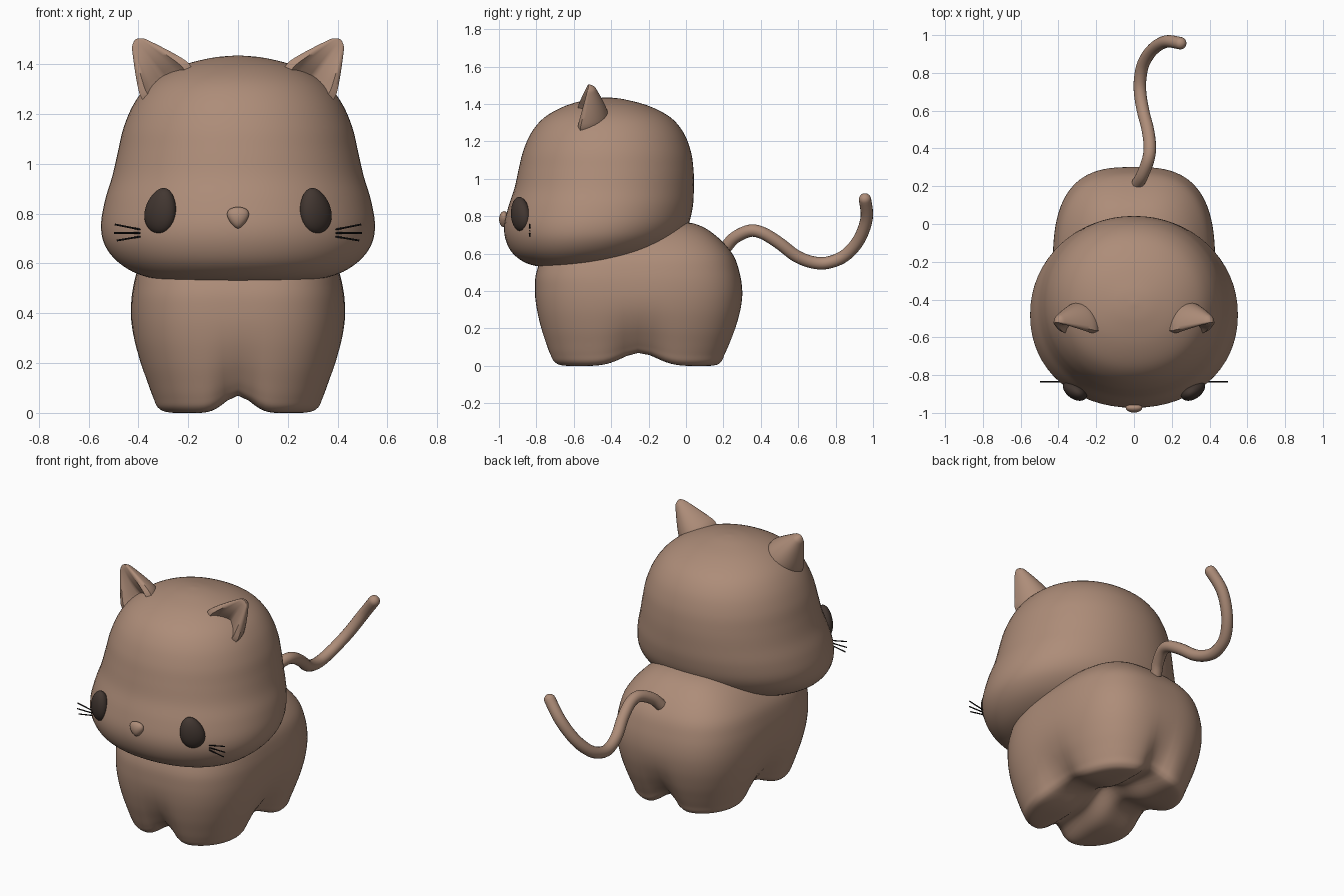
import bpy, bmesh, math
from mathutils import Vector, Matrix

cube = bpy.data.objects.get("Cube")
if cube:
    bpy.data.objects.remove(cube, do_unlink=True)


def material(name, rgb):
    m = bpy.data.materials.new(name)
    m.use_nodes = True
    m.diffuse_color = (*rgb, 1)
    bsdf = next(n for n in m.node_tree.nodes if n.type == 'BSDF_PRINCIPLED')
    bsdf.inputs["Base Color"].default_value = (*rgb, 1)
    return m


FUR = material("warm brown fur", (0.42, 0.265, 0.19))
EYE = material("dark brown eye", (0.055, 0.038, 0.031))
WHISKER = material("black whisker", (0.008, 0.007, 0.007))


def finish(name, bm, mat, angle=180):
    bmesh.ops.recalc_face_normals(bm, faces=bm.faces)
    me = bpy.data.meshes.new(name)
    bm.to_mesh(me)
    bm.free()
    me.materials.append(mat)
    ob = bpy.data.objects.new(name, me)
    bpy.context.collection.objects.link(ob)
    bpy.ops.object.select_all(action='DESELECT')
    ob.select_set(True)
    bpy.context.view_layer.objects.active = ob
    bpy.ops.object.shade_smooth_by_angle(angle=math.radians(angle))
    return ob


def smooth_path(pts, steps):
    """Catmull-Rom interpolation of tuples of any length."""
    out = []
    for i in range(len(pts) - 1):
        a, b, c, d = (pts[min(max(i + k, 0), len(pts) - 1)] for k in (-1, 0, 1, 2))
        for s in range(steps):
            t = s / steps
            out.append([q + t / 2 * (r - p + t * (2 * p - 5 * q + 4 * r - w
                        + t * (3 * (q - r) + w - p))) for p, q, r, w in zip(a, b, c, d)])
    return out + [list(pts[-1])]


def loft(rings):
    """Skin closed rings of points and cap both ends."""
    bm = bmesh.new()
    vs = [[bm.verts.new(p) for p in ring] for ring in rings]
    n = len(vs[0])
    for a, b in zip(vs, vs[1:]):
        for i in range(n):
            j = (i + 1) % n
            bm.faces.new((a[i], a[j], b[j], b[i]))
    bm.faces.new(vs[0])
    bm.faces.new(vs[-1])
    return bm


def blob(profile, power, count=64):
    """Loft superellipse rings from rows of height, half width, front, back."""
    rings = []
    for z, w, front, back in smooth_path(profile, 5):
        ring = []
        for i in range(count):
            c, s = (f(math.tau * i / count) for f in (math.cos, math.sin))
            ring.append(((abs(c) ** (2 / power)) * math.copysign(w, c),
                         (front + back) / 2
                         + (abs(s) ** (2 / power)) * math.copysign((back - front) / 2, s), z))
        rings.append(ring)
    return loft(rings)


# Head: wide cheeks, narrowing to a domed crown
finish("head", blob([
    (0.53, 0.01, -0.66, -0.64), (0.53, 0.24, -0.77, -0.52), (0.55, 0.38, -0.855, -0.33),
    (0.6, 0.475, -0.925, -0.16), (0.67, 0.533, -0.963, -0.05), (0.75, 0.55, -0.972, 0.01),
    (0.85, 0.535, -0.95, 0.036), (0.95, 0.505, -0.917, 0.042), (1.05, 0.482, -0.895, 0.04),
    (1.15, 0.458, -0.87, 0.025), (1.25, 0.413, -0.825, -0.015), (1.33, 0.345, -0.755, -0.085),
    (1.39, 0.24, -0.645, -0.2), (1.425, 0.11, -0.52, -0.33), (1.435, 0.01, -0.43, -0.41)],
    2.1), FUR)

# Body: rounded block with arches lifted between four stubby feet
body = blob([
    (0, 0.01, -0.26, -0.24), (0, 0.1, -0.4, -0.1), (0, 0.2, -0.54, 0.03),
    (0, 0.3, -0.67, 0.16), (0.018, 0.338, -0.715, 0.2), (0.06, 0.355, -0.737, 0.218),
    (0.12, 0.375, -0.757, 0.242), (0.2, 0.4, -0.78, 0.27), (0.3, 0.422, -0.8, 0.294),
    (0.4, 0.43, -0.808, 0.301), (0.5, 0.422, -0.8, 0.286), (0.6, 0.39, -0.75, 0.248),
    (0.7, 0.3, -0.6, 0.155), (0.76, 0.18, -0.4, 0.045), (0.785, 0.01, -0.16, -0.14)],
    2.9, 96)
for v in body.verts:
    fall = max(0, 1 - v.co.z / 0.4) ** 2
    across = math.exp(-(v.co.x / 0.075) ** 2)
    along = math.exp(-((v.co.y + 0.25) / 0.13) ** 2)
    v.co.z += 0.07 * (across + along) * fall
    v.co.x *= 1 - 0.2 * along * fall
    v.co.y = -0.25 + (v.co.y + 0.25) * (1 - 0.12 * across * fall)
finish("body", body, FUR)


def ball(scale, place, shape=None):
    bm = bmesh.new()
    bmesh.ops.create_uvsphere(bm, u_segments=32, v_segments=20, radius=1)
    for v in bm.verts:
        if shape:
            v.co.x *= shape(v.co.z)
        v.co = place @ Vector(a * b for a, b in zip(v.co, scale))
    return bm


# Nose: small rounded triangle
finish("nose", ball((0.041, 0.026, 0.043), Matrix.Translation((0, -0.973, 0.784)),
                    lambda z: 1.0 + 0.4 * z), FUR)


def tube(a, b, radius):
    bm = bmesh.new()
    d = b - a
    bmesh.ops.create_cone(bm, cap_ends=True, segments=8, radius1=radius, radius2=radius,
                          depth=d.length, matrix=Matrix.Translation((a + b) / 2)
                          @ d.to_track_quat('Z', 'Y').to_matrix().to_4x4())
    return bm


def ear(side):
    """Rounded cone with a hollowed, triangular front."""
    out, up = Vector((0.81 * side, 0, -0.58)), Vector((0.58 * side, 0, 0.81))
    base = Vector((0.297 * side, -0.565, 1.34))
    rings = []
    for k in range(25):
        t = -0.3 + 1.3 * math.sin(k / 24 * math.pi / 2)
        size = 1 - max(t, 0) ** 1.15 * 0.82
        if t > 0.88:
            size *= math.sqrt(max(0.001, 1 - ((t - 0.88) / 0.12) ** 2))
        w, depth = 0.118 * size, 0.15 * size
        centre = base + up * (0.197 * t) + Vector((0, 0.045 * max(t, 0), 0))
        ring = []
        for i in range(25):
            a = math.pi * i / 24
            ring.append(centre + out * (w * math.cos(a)) + Vector((0, depth * math.sin(a), 0)))
        for i in range(1, 16):
            u = -1 + i / 8
            rim = min(1, (1 - abs(u)) / 0.2)
            hollow = max(0, 1 - abs(u) / 0.75) ** 0.7
            y = -0.012 * size * rim + 0.075 * size * hollow * max(0, 1 - max(t, 0) / 0.9)
            ring.append(centre + out * (w * u) + Vector((0, y, 0)))
        rings.append(ring)
    return loft(rings)


# Paired face parts
for side, label in ((1, "left"), (-1, "right")):
    finish(label + "_ear", ear(side), FUR, 60)
    turn = (Matrix.Translation((0.31 * side, -0.885, 0.812))
            @ Matrix.Rotation(side * math.radians(32), 4, 'Z')
            @ Matrix.Rotation(side * math.radians(-14), 4, 'Y'))
    finish(label + "_eye", ball((0.068, 0.043, 0.093), turn, lambda z: 1 - 0.17 * z), EYE)
    for word, z0, z1, tip in (("upper", 0.733, 0.757, 0.495), ("middle", 0.722, 0.722, 0.497),
                              ("lower", 0.711, 0.692, 0.487)):
        finish(f"{label}_{word}_whisker", tube(Vector((0.375 * side, -0.835, z0)),
               Vector((tip * side, -0.835, z1)), 0.0035), WHISKER)

# Tail: S-curved tube with a rounded tip
path = [Vector(p) for p in smooth_path([
    (0.02, 0.215, 0.635), (0.045, 0.26, 0.685), (0.075, 0.34, 0.722), (0.084, 0.41, 0.71),
    (0.073, 0.5, 0.655), (0.05, 0.59, 0.587), (0.034, 0.68, 0.553), (0.032, 0.76, 0.552),
    (0.05, 0.85, 0.59), (0.1, 0.925, 0.675), (0.17, 0.966, 0.79), (0.245, 0.957, 0.89)], 5)]
rings = []
for i, p in enumerate(path):
    d = (path[min(i + 1, len(path) - 1)] - path[max(i - 1, 0)]).normalized()
    n = d.cross(Vector((1, 0, 0))).normalized()
    m = d.cross(n)
    circle = [n * math.cos(math.tau * j / 16) + m * math.sin(math.tau * j / 16)
              for j in range(16)]
    rings.append([p + q * 0.033 for q in circle])
for k in range(1, 7):
    a = k / 6 * math.pi / 2 * 0.98
    rings.append([path[-1] + d * (0.033 * math.sin(a)) + q * (0.033 * math.cos(a))
                  for q in circle])
finish("tail", loft(rings), FUR, 60)
